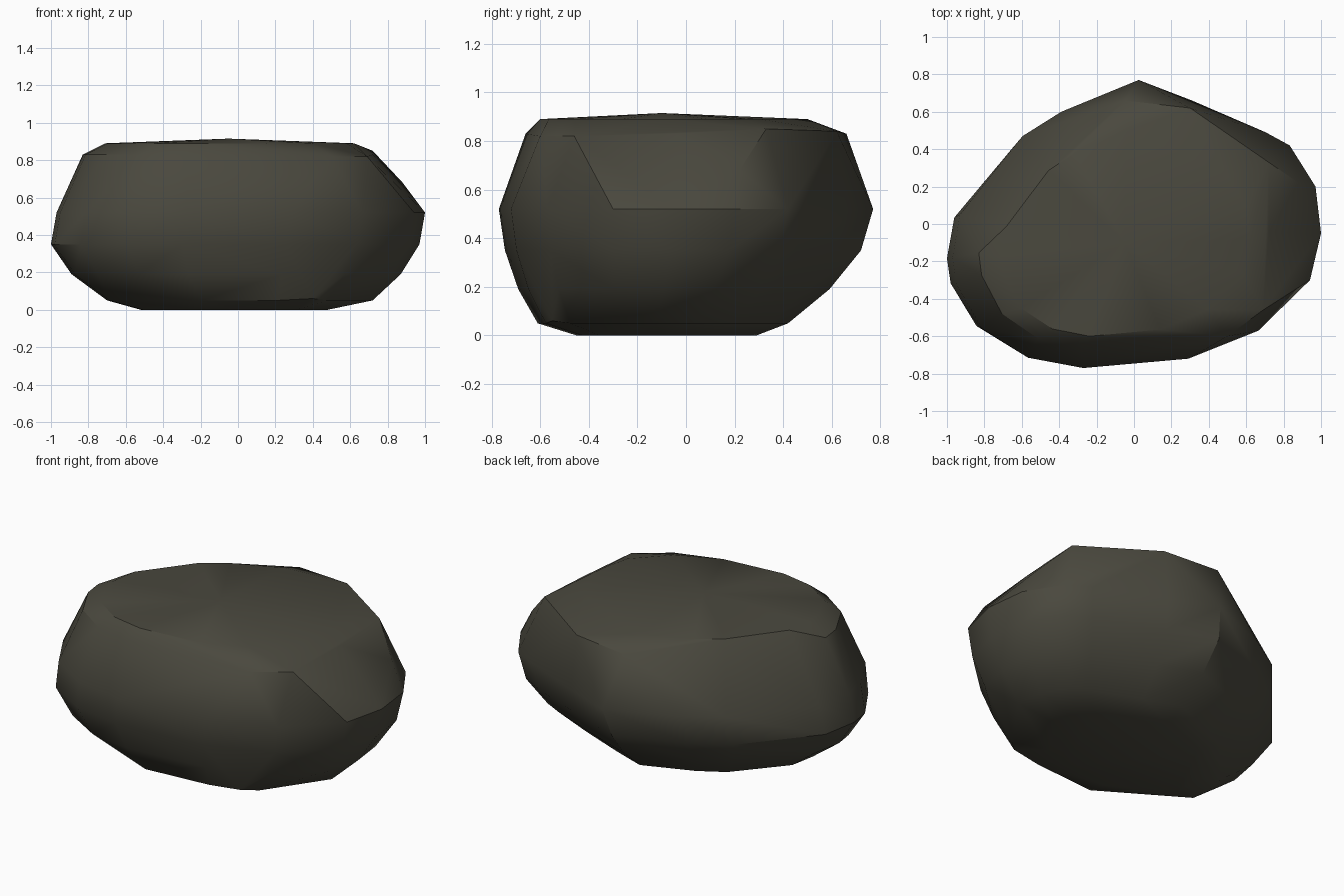
import bpy, bmesh, math

if "Cube" in bpy.data.objects:
    bpy.data.objects.remove(bpy.data.objects["Cube"])

# Plan outline of the stone at its widest
plan = [(.01, .77), (.30, .66), (.70, .49), (.83, .42), (.97, .20), (1, -.05), (.94, -.30), (.66, -.57),
        (.28, -.72), (-.29, -.77), (-.59, -.715), (-.84, -.56), (-.98, -.32), (-1, -.18), (-.96, .05),
        (-.62, .47), (-.41, .6)]

# Each level: height, then the left, right, front and back limits
levels = [(0, -.52, .48, -.45, .29), (.05, -.70, .72, -.61, .42), (.19, -.89, .87, -.69, .59),
          (.35, -1, .97, -.745, .72), (.52, -.97, 1, -.77, .77), (.83, -.83, .72, -.66, .66),
          (.89, -.71, .62, -.60, .50)]

# Blunt shoulders that stand out from the regular levels, and the crown
knobs = [(.5, -.6, .82), (.69, -.46, .82), (.72, .33, .85), (.3, .62, .84), (.4, -.55, .06), (.88, .22, .68),
         (-.05, -.1, .915)]


def fit(t, half, lo, hi):
    return (lo + hi) / 2 + t / half * (hi - lo) / 2


def worn(x, y, z):
    """Corners worn away: the back left slope and the front underside."""
    if .6 < z < .85:
        return x < -.3 and y > 0
    if z < .1:
        return (x < -.5 and y < -.5) or (x > .9 and y < -.2)
    return False


# Shrink-wrap the fitted outlines into one faceted stone
bm = bmesh.new()
for z, left, right, front, back in levels:
    for x, y in plan:
        if not worn(x, y, z):
            bm.verts.new((fit(x, 1, left, right), fit(y, .77, front, back), z))
for p in knobs:
    bm.verts.new(p)
bmesh.ops.convex_hull(bm, input=bm.verts)
loose = [v for v in bm.verts if not v.link_faces]
bmesh.ops.delete(bm, geom=loose, context='VERTS')
bmesh.ops.dissolve_limit(bm, angle_limit=math.radians(1), verts=bm.verts, edges=bm.edges)
bmesh.ops.recalc_face_normals(bm, faces=bm.faces)

mesh = bpy.data.meshes.new("boulder")
bm.to_mesh(mesh)
bm.free()
stone = bpy.data.objects.new("boulder", mesh)
bpy.context.collection.objects.link(stone)

# Dark olive grey stone
mat = bpy.data.materials.new("dark olive stone")
mat.diffuse_color = (0.068, 0.065, 0.048, 1)
mat.use_nodes = True
mat.node_tree.nodes["Principled BSDF"].inputs["Base Color"].default_value = mat.diffuse_color
mesh.materials.append(mat)

# Smooth facets, keeping the strong creases
bpy.context.view_layer.objects.active = stone
stone.select_set(True)
bpy.ops.object.shade_smooth_by_angle(angle=math.radians(32))
